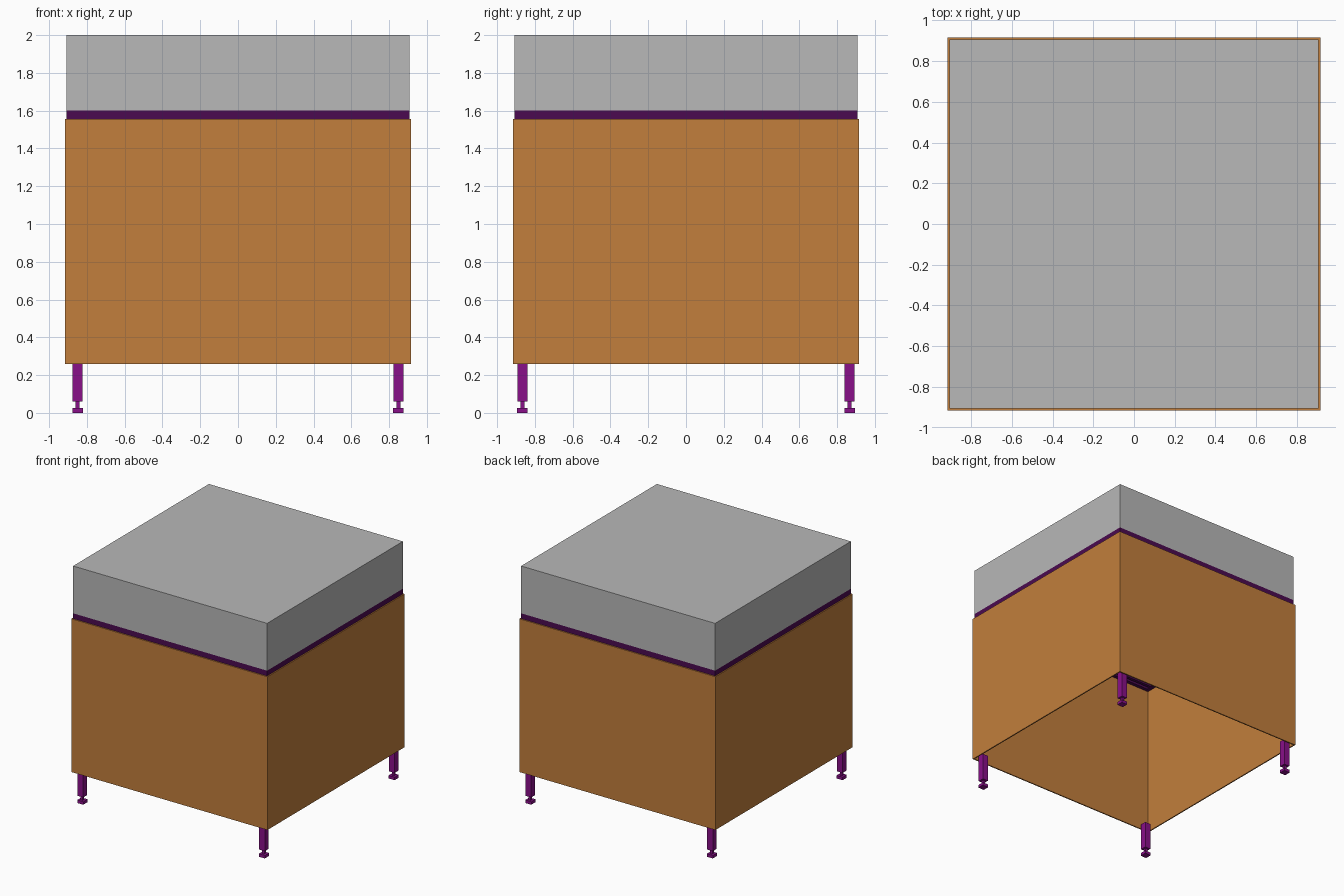
import bpy
import bmesh
from mathutils import Matrix, Vector

cube = bpy.data.objects.get("Cube")
if cube:
    bpy.data.objects.remove(cube, do_unlink=True)


def material(name, rgb):
    mat = bpy.data.materials.new(name)
    mat.use_nodes = True
    mat.diffuse_color = (*rgb, 1)
    mat.node_tree.nodes["Principled BSDF"].inputs["Base Color"].default_value = (*rgb, 1)
    return mat


grey = material("grey", (0.48, 0.48, 0.48))
orange = material("orange", (0.54, 0.21, 0.045))
purple = material("purple", (0.25, 0.005, 0.25))
dark_purple = material("dark purple", (0.07, 0.003, 0.08))


def boxes(name, mat, bounds):
    """One object made of boxes, each given by its low and high corner."""
    bm = bmesh.new()
    for low, high in bounds:
        low, high = Vector(low), Vector(high)
        size = Matrix.Diagonal((*(high - low), 1))
        bmesh.ops.create_cube(bm, size=1, matrix=Matrix.Translation((low + high) / 2) @ size)
    mesh = bpy.data.meshes.new(name)
    bm.to_mesh(mesh)
    bm.free()
    mesh.materials.append(mat)
    obj = bpy.data.objects.new(name, mesh)
    bpy.context.collection.objects.link(obj)
    return obj


OUT, IN = 0.917, 0.907       # cabinet wall faces
BASE, RIM, DECK, TOP = 0.26, 1.555, 1.6, 2.0

# Upper block
boxes("top_block", grey, [((-IN, -IN, DECK), (IN, IN, TOP))])

# Four thin walls, open below
for side, s in (("right", -1), ("left", 1)):
    x0, x1 = sorted((s * IN, s * OUT))
    boxes(side + "_panel", orange, [((x0, -OUT, BASE), (x1, OUT, RIM))])
for side, s in (("front", -1), ("back", 1)):
    y0, y1 = sorted((s * IN, s * OUT))
    boxes(side + "_panel", orange, [((-IN, y0, BASE), (IN, y1, RIM))])

# Support deck with a rim and ribs underneath
BAR = 0.03
inner = IN - BAR
boxes("deck_sheet", dark_purple, [((-IN, -IN, RIM + 0.02), (IN, IN, DECK))])
rim = []
for s in (-1, 1):
    a, b = sorted((s * IN, s * inner))
    rim.append(((-IN, a, RIM), (IN, b, RIM + 0.02)))
    rim.append(((a, -inner, RIM), (b, inner, RIM + 0.02)))
boxes("deck_rim", dark_purple, rim)
count = 28
pitch = 2 * inner / count
boxes("deck_ribs", dark_purple,
      [((-inner, -inner + (i + 0.4) * pitch, RIM),
        (inner, -inner + (i + 0.8) * pitch, RIM + 0.02)) for i in range(count)])

# Legs with a narrow stem and a levelling foot
for xside, sx in (("right", -1), ("left", 1)):
    for yside, sy in (("front", -1), ("back", 1)):
        x, y = sx * 0.849, sy * 0.866
        parts = [(0.026, 0.06, 0.29), (0.01, 0.025, 0.06), (0.028, 0, 0.025)]
        boxes(f"{yside}_{xside}_leg", purple,
              [((x - r, y - r, z0), (x + r, y + r, z1)) for r, z0, z1 in parts])
